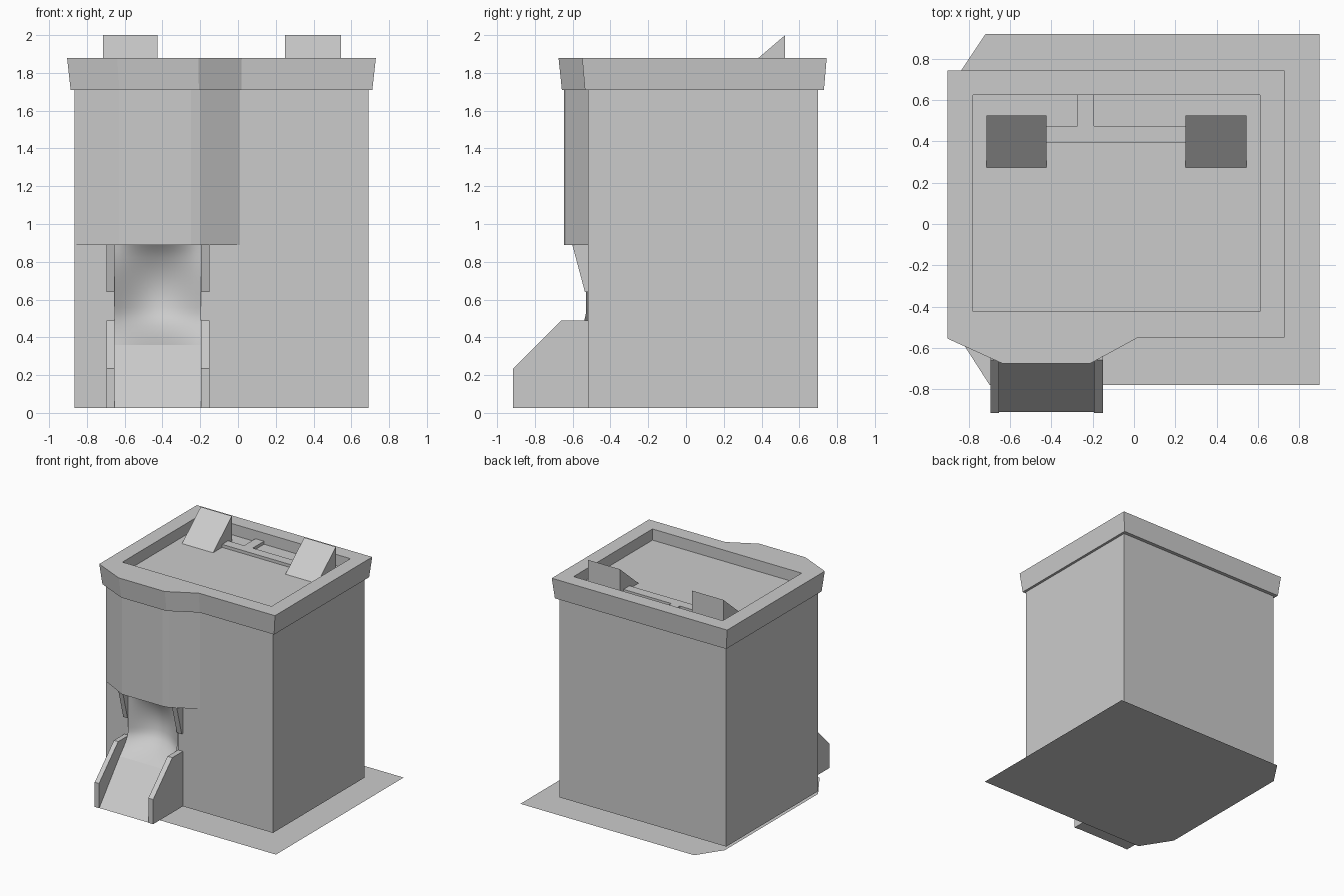
import bpy, bmesh, math
from mathutils import Vector

cube = bpy.data.objects.get("Cube")
if cube:
    bpy.data.objects.remove(cube, do_unlink=True)

grey = bpy.data.materials.new("plain_grey")
grey.use_nodes = True
grey.diffuse_color = (0.6, 0.6, 0.6, 1)
grey.node_tree.nodes["Principled BSDF"].inputs["Base Color"].default_value = (0.6, 0.6, 0.6, 1)


def finish(name, bm):
    bmesh.ops.recalc_face_normals(bm, faces=bm.faces)
    mesh = bpy.data.meshes.new(name)
    bm.to_mesh(mesh)
    bm.free()
    mesh.materials.append(grey)
    obj = bpy.data.objects.new(name, mesh)
    bpy.context.collection.objects.link(obj)
    return obj


def loft(name, ring_a, ring_b):
    """Closed solid between two rings with equal point counts."""
    bm = bmesh.new()
    a = [bm.verts.new(p) for p in ring_a]
    b = [bm.verts.new(p) for p in ring_b]
    bm.faces.new(a)
    bm.faces.new(b)
    for i in range(len(a)):
        j = (i + 1) % len(a)
        bm.faces.new((a[i], a[j], b[j], b[i]))
    return finish(name, bm)


def prism_z(name, outline, z0, z1):
    return loft(name, [(x, y, z0) for x, y in outline], [(x, y, z1) for x, y in outline])


def prism_x(name, profile, x0, x1):
    return loft(name, [(x0, y, z) for y, z in profile], [(x1, y, z) for y, z in profile])


def box(name, x0, x1, y0, y1, z0, z1):
    return prism_z(name, [(x0, y0), (x1, y0), (x1, y1), (x0, y1)], z0, z1)


def cut(obj, cutter):
    cutter.hide_render = True
    mod = obj.modifiers.new("cut", "BOOLEAN")
    mod.operation, mod.object, mod.solver = "DIFFERENCE", cutter, "EXACT"
    bpy.context.view_layer.objects.active = obj
    bpy.ops.object.modifier_apply(modifier=mod.name)
    bpy.data.objects.remove(cutter, do_unlink=True)


# Ground sheet with clipped left corners
bm = bmesh.new()
sheet = [(0.9, 0.92), (-0.72, 0.92), (-0.86, 0.71), (-0.86, -0.53), (-0.70, -0.78), (0.9, -0.78)]
bm.faces.new([bm.verts.new((x, y, 0)) for x, y in reversed(sheet)])
ground = bpy.data.meshes.new("ground_sheet")
bm.to_mesh(ground)
bm.free()
ground.materials.append(grey)
bpy.context.collection.objects.link(bpy.data.objects.new("ground_sheet", ground))

# Main block with an opening for the chute
FLOOR, EAVE, TOP = 0.027, 1.71, 1.88
LEFT, RIGHT = -0.655, -0.195
body = box("body", -0.865, 0.69, -0.52, 0.70, FLOOR, EAVE)
cut(body, box("recess_cutter", LEFT, RIGHT, -0.7, -0.36, 0.3, 0.89))

# Faceted bulge over the chute
bulge = [(-0.86, -0.51), (-0.86, -0.525), (-0.63, -0.645), (-0.25, -0.645),
         (-0.2, -0.635), (0.01, -0.52), (0.01, -0.51)]
prism_z("front_bulge", bulge, 0.89, EAVE)

# Flared rim with a sunken roof
rim_top = [(-0.905, 0.745), (0.73, 0.745), (0.73, -0.55), (0.02, -0.55),
           (-0.21, -0.675), (-0.64, -0.675), (-0.905, -0.555)]
centre = Vector((-0.09, 0.1))
rim_low = [centre + (Vector(p) - centre) * 0.977 for p in rim_top]
rim = loft("roof_rim", [(x, y, EAVE) for x, y in rim_low], [(x, y, TOP) for x, y in rim_top])
ROOF = 1.786
cut(rim, box("roof_cutter", -0.78, 0.61, -0.425, 0.625, ROOF, 2.1))

# Roof wedges and the low ducts between them
wedge = [(0.275, ROOF - 0.01), (0.275, ROOF), (0.525, 2.0), (0.525, ROOF - 0.01)]
prism_x("right_roof_wedge", wedge, -0.715, -0.425)
prism_x("left_roof_wedge", wedge, 0.25, 0.545)
duct = [(-0.43, 0.395), (0.255, 0.395), (0.255, 0.475), (-0.195, 0.475),
        (-0.195, 0.63), (-0.275, 0.63), (-0.275, 0.475), (-0.43, 0.475)]
prism_z("roof_duct", duct, ROOF - 0.01, ROOF + 0.025)

# Chute side walls and upper brackets
wall = [(-0.515, FLOOR), (-0.915, FLOOR), (-0.915, 0.235), (-0.66, 0.49), (-0.515, 0.49)]
bracket = [(-0.515, 0.64), (-0.535, 0.64), (-0.602, 0.89), (-0.515, 0.89)]
for side, x0, x1 in (("right", LEFT - 0.04, LEFT), ("left", RIGHT, RIGHT + 0.045)):
    prism_x(side + "_chute_wall", wall, x0, x1)
    prism_x(side + "_bracket", bracket, x0, x1)

# Chute ramp
prism_x("chute_ramp", [(-0.912, FLOOR), (-0.64, 0.36), (-0.515, 0.36), (-0.515, FLOOR)], LEFT, RIGHT)

# Smooth hollow above the ramp
N = 16
bm = bmesh.new()
grid = []
for j in range(N + 1):
    v = j / N
    lip = -0.53 - 0.11 * max(0, 1 - v / 0.3) ** 1.5
    row = []
    for i in range(N + 1):
        u = i / N
        y = lip + 0.11 * math.sin(math.pi * u) * math.sin(math.pi * v) ** 0.8
        row.append(bm.verts.new((LEFT + (RIGHT - LEFT) * u, y, 0.36 + 0.53 * v)))
    grid.append(row)
for j in range(N):
    for i in range(N):
        bm.faces.new((grid[j][i], grid[j][i + 1], grid[j + 1][i + 1], grid[j + 1][i]))
for face in bm.faces:
    face.smooth = True
hollow = bpy.data.meshes.new("chute_hollow")
bm.to_mesh(hollow)
bm.free()
hollow.materials.append(grey)
bpy.context.collection.objects.link(bpy.data.objects.new("chute_hollow", hollow))
